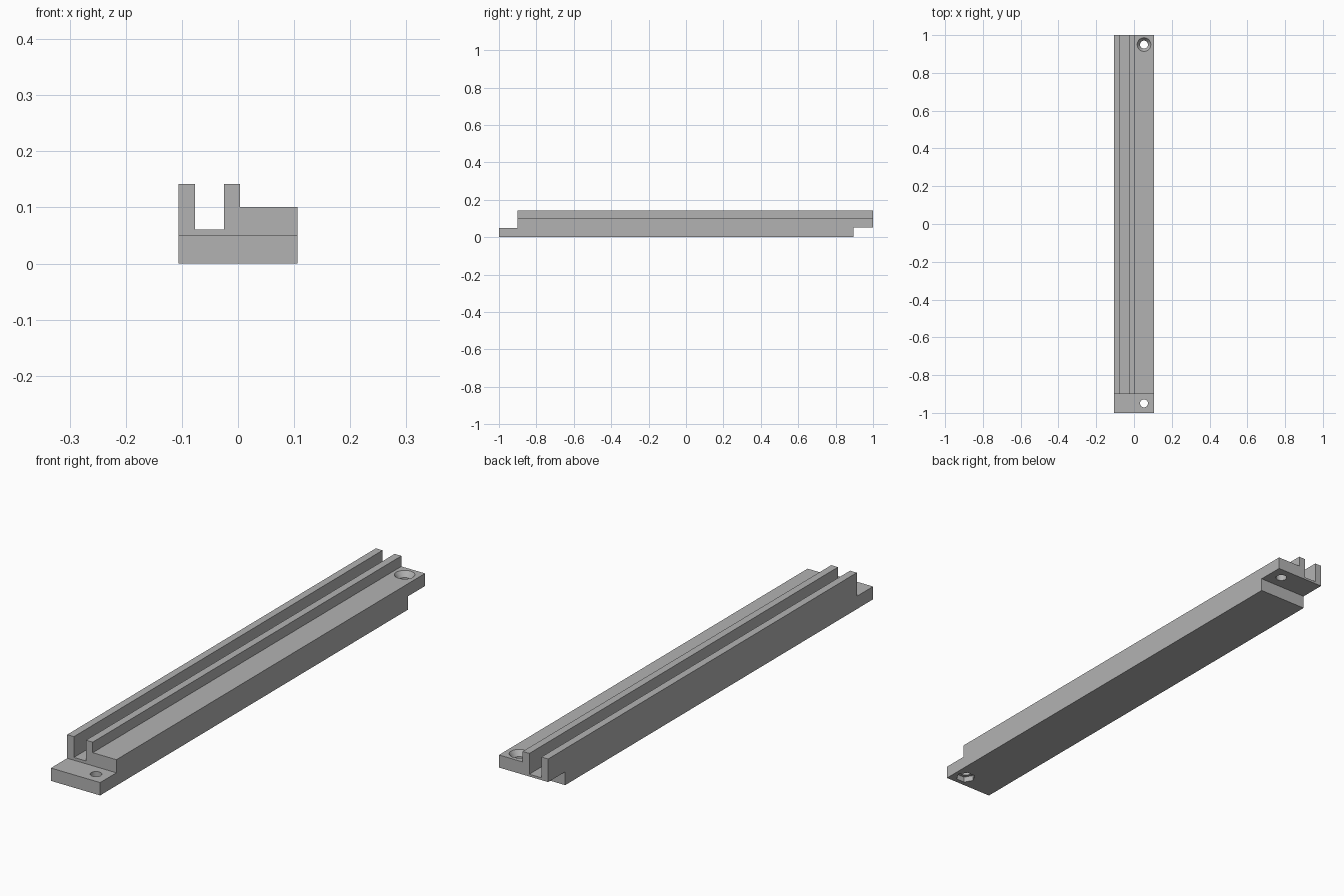
import bpy
import math

if "Cube" in bpy.data.objects:
    bpy.data.objects.remove(bpy.data.objects["Cube"], do_unlink=True)

HALF_WIDTH, LAP_Z = 0.106, 0.05
FRONT_STEP, BACK_STEP = -0.9, 0.895
HOLE_X, HOLE_Y = 0.053, 0.95
HOLE_R, SINK_R, NUT_R = 0.021, 0.036, 0.037

grey = bpy.data.materials.new("plain grey")
grey.use_nodes = True
colour = (0.45, 0.45, 0.45, 1)
grey.diffuse_color = colour
grey.node_tree.nodes["Principled BSDF"].inputs["Base Color"].default_value = colour


def extrude(name, outline, y0, y1):
    """Extrude an x-z outline along y."""
    n = len(outline)
    verts = [(x, y, z) for y in (y0, y1) for x, z in outline]
    faces = [tuple(range(n)), tuple(range(2 * n - 1, n - 1, -1))]
    faces += [(i, i + n, (i + 1) % n + n, (i + 1) % n) for i in range(n)]
    mesh = bpy.data.meshes.new(name)
    mesh.from_pydata(verts, [], faces)
    mesh.materials.append(grey)
    obj = bpy.data.objects.new(name, mesh)
    bpy.context.collection.objects.link(obj)
    return obj


def apply_boolean(target, tool, operation):
    """Combine the tool into the target and remove the tool."""
    mod = target.modifiers.new(operation, "BOOLEAN")
    mod.operation, mod.object, mod.solver = operation, tool, "EXACT"
    bpy.context.view_layer.objects.active = target
    bpy.ops.object.modifier_apply(modifier=mod.name)
    bpy.data.objects.remove(tool, do_unlink=True)


def drill(target, y, z0, z1, r0, r1, sides=32, turn=0):
    """Cut a round, conical or hexagonal hole between two heights."""
    bpy.ops.mesh.primitive_cone_add(
        vertices=sides, radius1=r0, radius2=r1, depth=z1 - z0,
        location=(HOLE_X, y, (z0 + z1) / 2), rotation=(0, 0, turn))
    cutter = bpy.context.object
    cutter.hide_render = True
    cutter.data.materials.append(grey)
    apply_boolean(target, cutter, "DIFFERENCE")


# Rail section: channel between two ribs, with a flat ledge beside it
W = HALF_WIDTH
section = [(-W, 0), (W, 0), (W, 0.101), (0.004, 0.101), (0.004, 0.142),
           (-0.025, 0.142), (-0.025, 0.061), (-0.077, 0.061),
           (-0.077, 0.142), (-W, 0.142)]
rail = extrude("channel_rail", section, -1, 1)

# Half-lap steps at both ends
front_cut = extrude("front_lap_cutter",
                    [(-1, LAP_Z), (1, LAP_Z), (1, 1), (-1, 1)], -2, FRONT_STEP)
apply_boolean(rail, front_cut, "DIFFERENCE")
back_cut = extrude("back_lap_cutter",
                   [(-1, -1), (1, -1), (1, LAP_Z + 0.002), (-1, LAP_Z + 0.002)],
                   BACK_STEP, 2)
apply_boolean(rail, back_cut, "DIFFERENCE")

# Screw holes, countersink on the back lap, nut pocket under the front lap
for y in (-HOLE_Y, HOLE_Y):
    drill(rail, y, -0.1, 0.3, HOLE_R, HOLE_R)
drill(rail, HOLE_Y, 0.08, 0.102, HOLE_R, SINK_R + 0.001)
drill(rail, -HOLE_Y, -0.02, 0.022, NUT_R, NUT_R, sides=6, turn=math.pi / 6)

# Smooth only the round hole walls
bpy.ops.object.select_all(action="DESELECT")
rail.select_set(True)
bpy.context.view_layer.objects.active = rail
bpy.ops.object.shade_smooth_by_angle(angle=math.radians(25))
